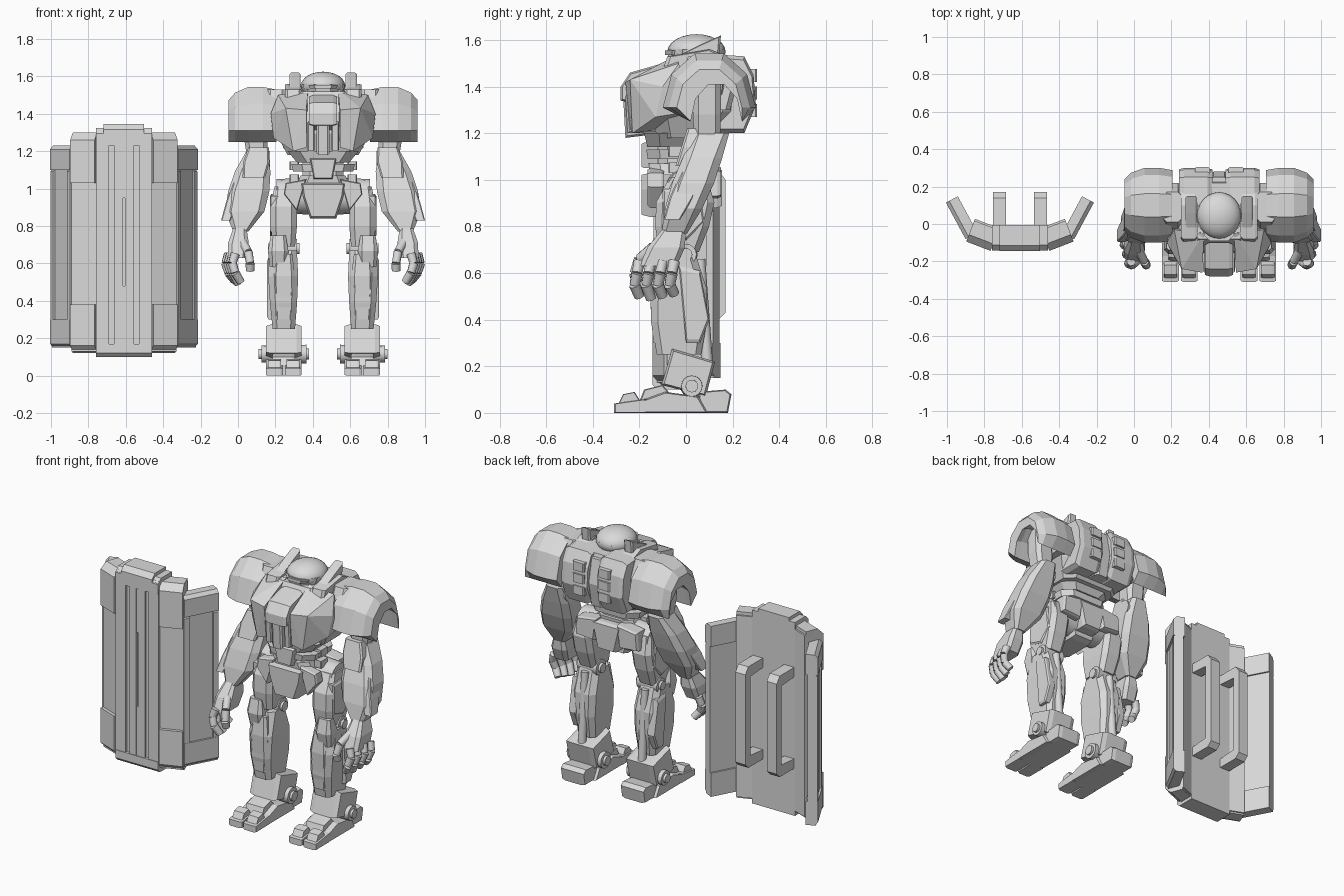
import bpy
import bmesh
from math import sin, cos, pi
from mathutils import Vector, Matrix

cube = bpy.data.objects.get("Cube")
if cube:
    bpy.data.objects.remove(cube, do_unlink=True)

tone = (.7, .7, .7, 1)
grey = bpy.data.materials.new("plain grey")
grey.use_nodes = True
grey.diffuse_color = tone
shader = next(node for node in grey.node_tree.nodes if node.type == 'BSDF_PRINCIPLED')
shader.inputs["Base Color"].default_value = tone

MECH, SHIELD = .455, -.61
LEG = .21
origin = MECH


def finish(name, bm, pair):
    """Make one object, or a left one and its mirrored right twin."""
    bmesh.ops.recalc_face_normals(bm, faces=bm.faces[:])
    for label in (("left_", "right_") if pair else ("",)):
        if label == "right_":
            bmesh.ops.scale(bm, vec=(-1, 1, 1), verts=bm.verts[:])
            bmesh.ops.reverse_faces(bm, faces=bm.faces[:])
        mesh = bpy.data.meshes.new(label + name)
        bm.to_mesh(mesh)
        mesh.materials.append(grey)
        obj = bpy.data.objects.new(label + name, mesh)
        obj.location.x = origin
        bpy.context.scene.collection.objects.link(obj)
    bm.free()


def skin(name, rings, pair):
    """Join equal rings of points with quads and cap both ends."""
    bm = bmesh.new()
    rows = [[bm.verts.new(point) for point in ring] for ring in rings]
    count = len(rows[0])
    for lower, upper in zip(rows, rows[1:]):
        for i in range(count):
            j = (i + 1) % count
            bm.faces.new((lower[i], lower[j], upper[j], upper[i]))
    bm.faces.new(rows[0])
    bm.faces.new(rows[-1])
    finish(name, bm, pair)


def limb(name, start, end, widths, depths, chamfer=.2, pair=True):
    """Chamfered rectangles spaced evenly from a lower to an upper point."""
    start, end = Vector(start), Vector(end)
    rings = []
    for i, (width, depth) in enumerate(zip(widths, depths)):
        middle = start.lerp(end, i / (len(widths) - 1))
        cut = chamfer * min(width, depth)
        w, d = width / 2, depth / 2
        ring = []
        for sx, sy in ((1, 1), (-1, 1), (-1, -1), (1, -1)):
            two = [Vector((sx * w, sy * (d - cut), 0)), Vector((sx * (w - cut), sy * d, 0))]
            ring += [middle + p for p in two[::sx * sy]]
        rings.append(ring)
    skin(name, rings, pair)


def plate(name, axis, outline, middle, width, ends=.9, pair=True):
    """Extrude an outline along an axis, with scaled ends as a bevel."""
    k = "xyz".index(axis)
    centre = sum((Vector(p) for p in outline), Vector((0, 0))) / len(outline)
    rings = []
    for step, scale in ((-.5, ends), (-.35, 1), (.35, 1), (.5, ends)):
        ring = [list(centre.lerp(Vector(p), scale)) for p in outline]
        for point in ring:
            point.insert(k, middle + step * width)
        rings.append(ring)
    skin(name, rings, pair)


def rod(name, start, end, radius, sides=16):
    start, end = Vector(start), Vector(end)
    turn = (end - start).to_track_quat('Z', 'Y').to_matrix().to_4x4()
    bm = bmesh.new()
    bmesh.ops.create_cone(bm, cap_ends=True, segments=sides, radius1=radius, radius2=radius * .9,
                          depth=(end - start).length, matrix=Matrix.Translation((start + end) / 2) @ turn)
    for face in bm.faces:
        face.smooth = len(face.verts) == 4
    finish(name, bm, True)


def axle(name, at, radius, length):
    half = Vector((length / 2, 0, 0))
    rod(name, Vector(at) - half, Vector(at) + half, radius)


def chain(name, points, radius):
    for start, end in zip(points, points[1:]):
        rod(name, start, end, radius, sides=8)


# Head: smooth dome on a tapered face with a narrow visor
dome = bmesh.new()
bmesh.ops.create_uvsphere(dome, u_segments=24, v_segments=12, radius=1,
                          matrix=Matrix.Translation((0, .045, 1.55)) @ Matrix.Diagonal((.118, .125, .075, 1)))
for face in dome.faces:
    face.smooth = True
finish("head_dome", dome, False)
limb("face_guard", (0, .03, 1.47), (0, .04, 1.56), (.14, .19, .22), (.18, .22, .24), chamfer=.3, pair=False)
limb("visor", (0, -.04, 1.535), (0, -.04, 1.555), (.14, .16), (.1, .1), chamfer=.3, pair=False)
plate("head_fin", "x", [(.15, 1.62), (.06, 1.58), (-.06, 1.52), (0, 1.45), (.14, 1.5)], middle=.15, width=.06)
plate("collar_plate", "x", [(-.1, 1.47), (-.08, 1.53), (.1, 1.56), (.2, 1.52), (.2, 1.46)], middle=.16, width=.09)

# Torso: core, breast armour, central block, back pack with vents
limb("torso_core", (0, .02, 1.18), (0, .07, 1.52), (.38, .5, .5, .34), (.28, .4, .4, .3), pair=False)
breast = bmesh.new()
corners = [(.08, -.05, 1.53), (.24, -.03, 1.5), (.09, -.26, 1.42), (.2, -.24, 1.43), (.28, -.1, 1.4),
           (.09, -.24, 1.22), (.16, -.23, 1.2), (.265, -.13, 1.27), (.26, 0, 1.29), (.1, 0, 1.23)]
bmesh.ops.convex_hull(breast, input=[breast.verts.new(p) for p in corners])
finish("breast_armor", breast, True)
plate("chest_block", "x", [(-.1, 1.5), (-.24, 1.46), (-.28, 1.4), (-.28, 1.34), (-.1, 1.3)],
      middle=0, width=.15, pair=False)
plate("chest_column", "x", [(-.1, 1.36), (-.27, 1.36), (-.26, 1.18), (-.1, 1.2)], middle=0, width=.07, pair=False)
plate("chest_rib", "x", [(-.1, 1.36), (-.26, 1.36), (-.25, 1.2), (-.1, 1.2)], middle=.065, width=.04)
plate("back_pack", "x", [(.1, 1.2), (.25, 1.2), (.3, 1.32), (.29, 1.45), (.25, 1.53), (.1, 1.54)],
      middle=.125, width=.18)
limb("back_spine", (0, .2, 1.2), (0, .2, 1.5), (.1, .1, .1), (.1, .16, .1), pair=False)
for row in range(3):
    base = Vector((.09, .27, 1.27 + row * .075))
    limb("back_vent", base, base + Vector((0, 0, .055)), (.08, .08), (.07, .07), chamfer=.1)

# Shoulders: faceted open arches, rounded on the outside, over a joint block
angles = [step * pi / 5 for step in range(6)]
rings = []
for x, size in ((.25, .94), (.32, 1), (.4, 1), (.47, .87), (.505, .7)):
    outside = [(x, .1 - .2 * size * cos(a), 1.31 + .245 * size * sin(a)) for a in angles]
    inside = [(x, .13 + .11 * cos(a), 1.25 + .2 * size ** .5 * sin(a)) for a in angles]
    rings.append(outside + inside)
skin("shoulder_armor", rings, True)
limb("shoulder_joint", (.25, .09, 1.3), (.25, .09, 1.53), (.1, .1, .1), (.2, .26, .16))
axle("shoulder_hub", (.32, .09, 1.4), radius=.075, length=.14)

# Arms
limb("upper_arm", (.35, .09, 1.13), (.37, .09, 1.43), (.1, .13, .12), (.11, .12, .12))
axle("elbow", (.35, .1, 1.15), radius=.05, length=.13)
limb("forearm", (.44, -.05, .77), (.355, .11, 1.2), (.08, .21, .22, .19, .11), (.11, .16, .18, .17, .15))
limb("forearm_side_plate", (.52, -.06, .83), (.43, .06, 1.11), (.05, .06, .06, .04), (.07, .1, .1, .07), chamfer=.1)
limb("forearm_front_plate", (.37, 0, 1.06), (.345, .05, 1.22), (.12, .14, .11), (.09, .09, .09), chamfer=.1)
limb("palm", (.46, -.12, .63), (.445, -.05, .79), (.1, .11, .07), (.16, .16, .1))
for n in range(4):
    x, y = .47 + n * .012, n * .05 - .2
    tip = .49 + abs(n - 1) * .01
    chain("finger", [(x, y, .65), (x + .015, y - .01, .6), (x, y - .02, .55), (x - .03, y, tip)], radius=.025)
chain("thumb", [(.43, -.14, .71), (.4, -.2, .66), (.39, -.22, .6), (.39, -.21, .56)], radius=.025)

# Waist: stacked collars around a core
limb("waist_core", (0, -.02, 1), (0, -.02, 1.15), (.22, .22), (.2, .2), pair=False)
limb("waist_top", (0, -.03, 1.14), (0, -.02, 1.2), (.28, .38), (.27, .32), pair=False)
limb("waist_middle", (0, -.03, 1.09), (0, -.03, 1.13), (.32, .34), (.27, .28), pair=False)
limb("waist_base", (0, -.03, 1.02), (0, -.03, 1.07), (.28, .24), (.25, .26), pair=False)
plate("belly_plate", "y", [(-.07, 1.16), (.07, 1.16), (.05, 1.05), (-.05, 1.05)], middle=-.15, width=.08, pair=False)
for z in (1.03, 1.1):
    limb("waist_piston", (.155, -.04, z), (.155, -.04, z + .045), (.05, .05), (.07, .07), chamfer=.1)

# Pelvis
plate("pelvis_front", "y", [(-.12, 1.03), (.12, 1.03), (.11, .96), (.07, .84), (-.07, .84), (-.11, .96)],
      middle=-.06, width=.26, pair=False)
plate("pelvis_rear", "y", [(-.1, 1.05), (.1, 1.05), (.06, .88), (-.06, .88)], middle=.08, width=.15, pair=False)
plate("hip_front_plate", "y", [(.09, 1.05), (.2, 1.03), (.21, .97), (.14, .88)], middle=-.13, width=.07)
plate("hip_rear_plate", "y", [(.07, 1.06), (.21, 1.04), (.22, .93), (.09, .92)], middle=.1, width=.1)
axle("hip_joint", (.155, .01, .96), radius=.1, length=.19)

# Legs
limb("thigh", (LEG, -.03, .69), (LEG, .01, 1.01), (.12, .14, .14, .1), (.17, .23, .25, .16))
plate("thigh_side_plate", "x", [(-.1, .96), (.06, .97), (.08, .82), (0, .74), (-.1, .77)], middle=.26, width=.05)
axle("knee", (LEG, 0, .68), radius=.05, length=.14)
axle("knee_hub", (LEG, 0, .68), radius=.03, length=.17)
limb("knee_guard", (.24, -.1, .58), (.24, -.11, .75), (.09, .11, .08), (.08, .11, .06))
limb("shin", (LEG, -.03, .25), (.215, -.03, .67), (.12, .145, .16, .15), (.19, .24, .24, .15))
limb("shin_front_plate", (LEG, -.11, .3), (LEG, -.11, .65), (.09, .11, .12, .09), (.06, .08, .09, .06))
plate("calf_side_plate", "x", [(-.03, .63), (.06, .61), (.1, .4), (.06, .3), (0, .3)], middle=.275, width=.05)
rod("calf_piston", (LEG, .09, .22), (LEG, .06, .66), radius=.025)

# Ankles and feet
plate("ankle_guard", "x", [(-.06, .275), (.125, .22), (.085, .07), (-.105, .12)], middle=LEG, width=.19)
axle("ankle_joint", (LEG, .025, .115), radius=.05, length=.24)
axle("ankle_hub", (LEG, .025, .115), radius=.03, length=.27)
plate("foot_sole", "x", [(-.2, 0), (-.2, .05), (-.09, .09), (.06, .07), (.1, 0)], middle=LEG, width=.19)
plate("foot_bridge", "x", [(-.2, .05), (-.18, .1), (-.1, .12), (-.04, .05)], middle=LEG, width=.12)
plate("heel", "x", [(.06, 0), (.05, .09), (.17, .1), (.195, .08), (.18, 0)], middle=LEG, width=.16)
for x in (LEG - .05, LEG + .05):
    plate("toe", "x", [(-.31, 0), (-.31, .04), (-.17, .06), (-.17, 0)], middle=x, width=.09)
    plate("toe_knuckle", "x", [(-.29, .04), (-.27, .08), (-.22, .09), (-.19, .04)], middle=x, width=.07)

# Shield: every part lies along one of three faces of half the plan
origin = SHIELD
corners = [Vector(p) for p in ((0, -.125), (.15, -.125), (.28, -.075), (.385, .12))]
CENTRE, SIDE, WING = zip(corners, corners[1:])
LOW, HIGH = .15, 1.28


def panel(name, face, span, low, high, out=0, depth=.1, slope=0):
    """Upright panel over a span (0 to 1) of a face, standing proud by out."""
    a, b = face
    along = (b - a).normalized()
    outward = Vector((along.y, -along.x))
    left, right = (a.lerp(b, t) for t in span)
    front, back, lean = outward * out, outward * -depth, outward * -slope
    outline = [left + front, right + front, right + back, left + back]
    sloped = [left + front + lean, right + front + lean, right + back, left + back]
    if high > 1:
        heights = [(low, outline), (high - slope, outline), (high, sloped)]
    else:
        heights = [(low, sloped), (low + slope, outline), (high, outline)]
    skin(name, [[(p.x, p.y, z) for p in ring] for z, ring in heights], True)


whole = (0, 1)
panel("shield_centre", CENTRE, whole, .11, 1.31, depth=.12, slope=.01)
panel("shield_outer_rib", CENTRE, (.54, 1), .12, 1.31, out=.014, slope=.01)
panel("shield_inner_rib", CENTRE, (.04, .36), .12, 1.3, out=.014, slope=.01)
panel("shield_upper_strip", CENTRE, (0, .04), .95, 1.3, out=.012, slope=.01)
panel("shield_lower_strip", CENTRE, (0, .04), .12, .48, out=.012, slope=.01)
panel("shield_top_cap", CENTRE, (0, .72), 1.23, 1.345, out=.02, depth=.12, slope=.03)
panel("shield_top_shoulder", CENTRE, (.72, 1), 1.23, 1.325, out=.018, depth=.12, slope=.03)
panel("shield_bottom_cap", CENTRE, whole, .1, .17, out=.018, depth=.12, slope=.02)
panel("shield_side", SIDE, whole, LOW - .02, HIGH, depth=.11, slope=.02)
panel("shield_upper_block", SIDE, whole, 1.03, HIGH + .02, out=.02, slope=.04)
panel("shield_lower_block", SIDE, whole, LOW - .03, .38, out=.02, slope=.04)
panel("shield_wing", WING, whole, LOW, 1.22, depth=.05, slope=.01)
panel("shield_upper_bracket", WING, whole, 1.1, 1.23, out=.012, depth=.06, slope=.02)
panel("shield_lower_bracket", WING, whole, LOW, .3, out=.012, depth=.06, slope=.02)
for span in ((0, .15), (.85, 1)):
    panel("shield_wing_rail", WING, span, .3, 1.1, out=.01, depth=.04, slope=.01)

# Two long grips on the back of the shield
outer = [(-.01, .4), (.14, .4), (.17, .43), (.17, 1), (.14, 1.04), (-.01, 1.04)]
inner = [(-.01, .98), (.12, .97), (.12, .47), (-.01, .46)]
plate("shield_grip", "x", outer + inner, middle=.11, width=.07, ends=1)
